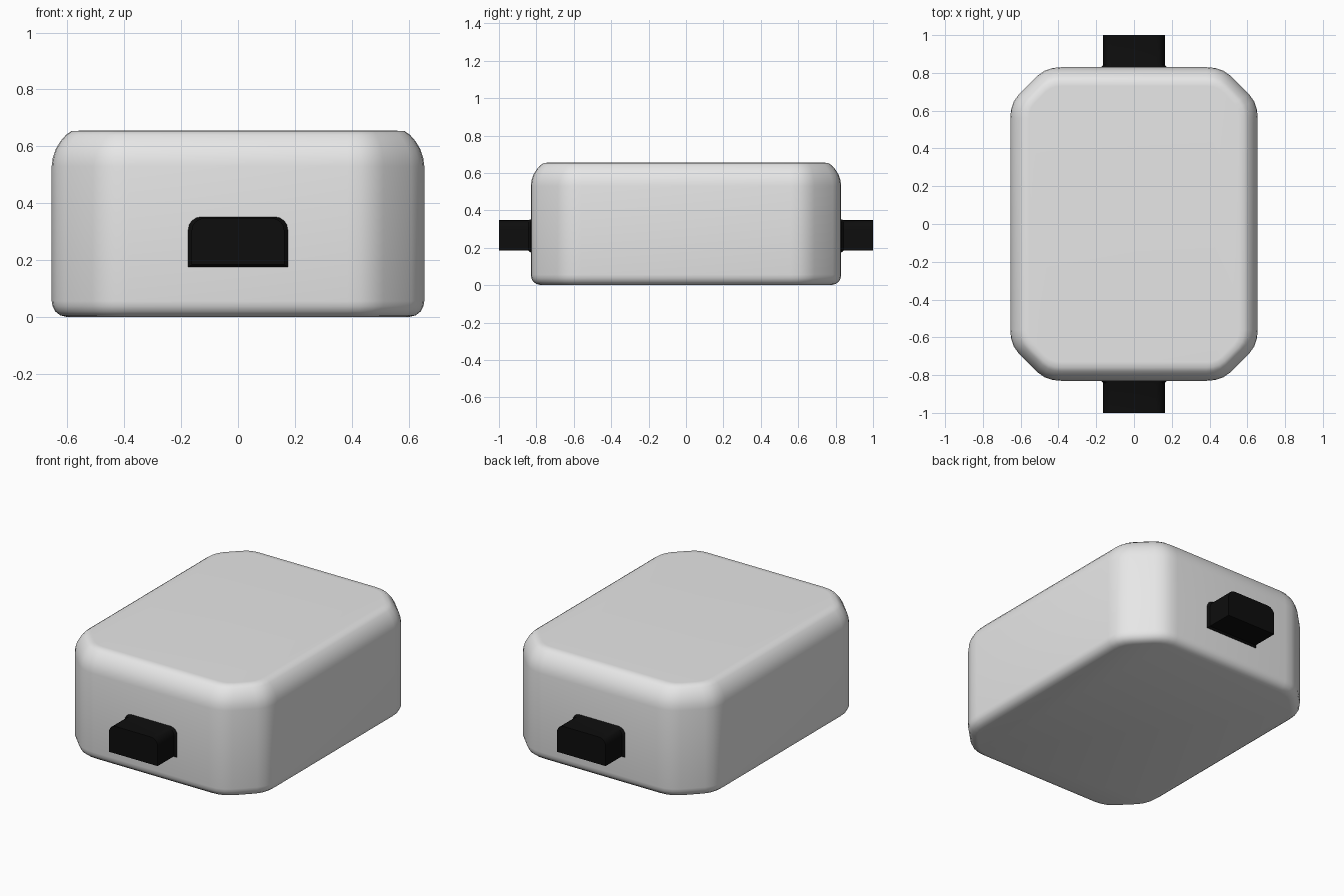
import bpy, bmesh, math

if "Cube" in bpy.data.objects:
    bpy.data.objects.remove(bpy.data.objects["Cube"])


def material(name, rgb):
    m = bpy.data.materials.new(name)
    m.diffuse_color = (*rgb, 1)
    m.use_nodes = True
    m.node_tree.nodes["Principled BSDF"].inputs["Base Color"].default_value = m.diffuse_color
    return m


def loft(name, rings, mat, angle):
    """Skin a stack of equal-length point rings and cap both ends."""
    bm = bmesh.new()
    vs = [[bm.verts.new(p) for p in ring] for ring in rings]
    n = len(vs[0])
    for a, b in zip(vs, vs[1:]):
        for i in range(n):
            j = (i + 1) % n
            bm.faces.new((a[i], a[j], b[j], b[i]))
    bm.faces.new(vs[0])
    bm.faces.new(vs[-1])
    bmesh.ops.recalc_face_normals(bm, faces=bm.faces)
    me = bpy.data.meshes.new(name)
    bm.to_mesh(me)
    bm.free()
    me.materials.append(mat)
    ob = bpy.data.objects.new(name, me)
    bpy.context.collection.objects.link(ob)
    bpy.ops.object.select_all(action='DESELECT')
    ob.select_set(True)
    bpy.context.view_layer.objects.active = ob
    bpy.ops.object.shade_smooth_by_angle(angle=math.radians(angle))
    return ob


grey = material("light grey", (0.8, 0.8, 0.8))
black = material("black", (0.004, 0.004, 0.004))

# Body: rectangle with softly chamfered corners, rounded at top and bottom
CX, CY, R = 0.385, 0.56, 0.27
corner = [(1, 0), (0.985, 0.17), (0.93, 0.33), (0.83, 0.47), (0.65, 0.65),
          (0.47, 0.83), (0.33, 0.93), (0.17, 0.985), (0, 1)]


def plan(inset, z):
    k = R - inset
    quad = [(CX + k * u, CY + k * v) for u, v in corner]
    pts = quad + [(-x, y) for x, y in reversed(quad)]
    pts += [(-x, -y) for x, y in pts]
    return [(x, y, z) for x, y in pts]


profile = [(0.055, 0.0), (0.03, 0.006), (0.012, 0.02), (0.003, 0.038), (0, 0.056),
           (0, 0.53), (0.004, 0.56), (0.014, 0.59), (0.03, 0.617),
           (0.05, 0.64), (0.07, 0.654), (0.1, 0.655)]
loft("body", [plan(i, z) for i, z in profile], grey, 40)

# End tabs: bar with rounded top corners, flaring slightly where it meets the body
def section(w, z0, z1, y, r=0.045):
    right = [(w, z0)] + [(w - r + r * math.cos(a), z1 - r + r * math.sin(a))
                         for a in (math.pi / 8 * i for i in range(5))]
    return [(x, y, z) for x, z in right + [(-x, z) for x, z in reversed(right)]]


for name, s in (("front_tab", -1), ("back_tab", 1)):
    loft(name, [section(0.175, 0.175, 0.352, s * 0.8),
                section(0.175, 0.175, 0.352, s * 0.831),
                section(0.163, 0.184, 0.348, s * 0.842),
                section(0.163, 0.184, 0.348, s * 1.0)], black, 30)
